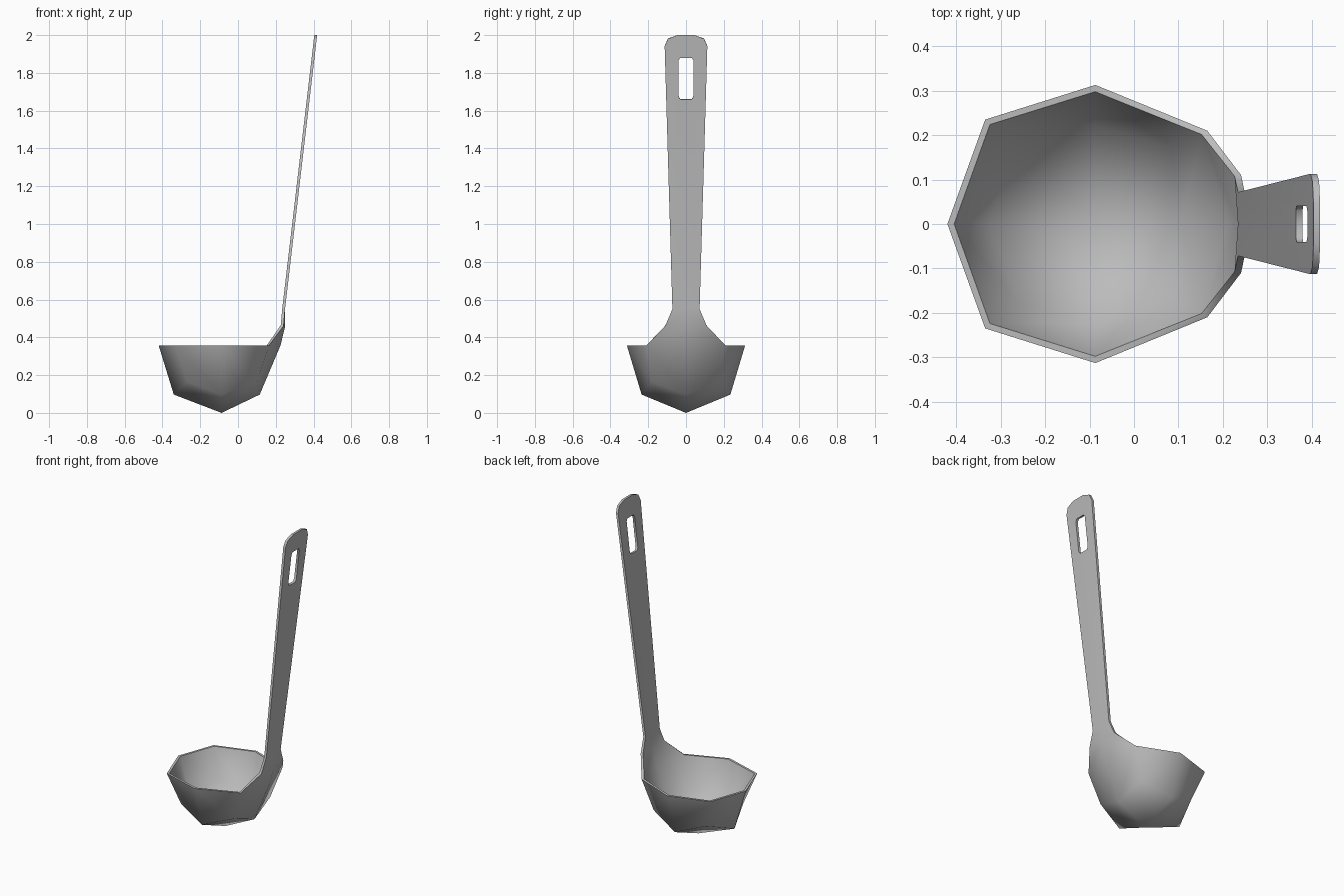
import bpy, bmesh, math

cube = bpy.data.objects.get("Cube")
if cube:
    bpy.data.objects.remove(cube)

RIM_Z, NECK_Z, TOP_Z = 0.357, 0.55, 2.0

steel = bpy.data.materials.new("grey_steel")
steel.use_nodes = True
grey = (0.5, 0.5, 0.5, 1)
steel.diffuse_color = grey
steel.node_tree.nodes["Principled BSDF"].inputs["Base Color"].default_value = grey

bm = bmesh.new()


def verts(points):
    return [bm.verts.new(p) for p in points]


def handle_point(y, z):
    """Point on the leaning plane of the handle."""
    t = (z - NECK_Z) / (TOP_Z - NECK_Z)
    return (0.249 + 0.17 * t, y, z)


# Bowl, one half: rim, lower ring and bottom point
rim = verts([(-0.42, 0, RIM_Z), (-0.335, 0.235, RIM_Z), (-0.087, 0.313, RIM_Z),
             (0.165, 0.21, RIM_Z), (0.225, 0, RIM_Z)])
low = verts([(-0.34, 0, 0.097), (-0.27, 0.187, 0.165), (-0.087, 0.235, 0.097),
             (0.1, 0.18, 0.165), (0.115, 0, 0.097)])
bottom = bm.verts.new((-0.087, 0, 0))
for i in range(4):
    bm.faces.new((rim[i], rim[i + 1], low[i + 1], low[i]))
for i in (0, 2):
    bm.faces.new((bottom, low[i], low[i + 1], low[i + 2]))

# Neck rising from the back of the bowl
neck_side, neck_mid = verts([(0.241, 0.11, 0.46), (0.25, 0, 0.46)])
base_mid, base_side = verts([handle_point(0, NECK_Z), handle_point(0.072, NECK_Z)])
bm.faces.new((rim[3], neck_side, neck_mid, rim[4]))
bm.faces.new((neck_side, base_side, base_mid, neck_mid))

# Handle, one half, with the hanging slot cut into its inner edge
outline = [(0.113, 1.94), (0.096, 1.98), (0.045, TOP_Z), (0, TOP_Z)]
slot = [(0, 1.88), (0.03, 1.88), (0.04, 1.865), (0.04, 1.675), (0.03, 1.66), (0, 1.66)]
bm.faces.new([base_mid, base_side] + verts([handle_point(*p) for p in outline + slot]))

# Outside faces point outwards
bmesh.ops.recalc_face_normals(bm, faces=bm.faces)
bm.normal_update()
handle_face = max(bm.faces, key=lambda f: f.calc_center_median().z)
if handle_face.normal.x < 0:
    bmesh.ops.reverse_faces(bm, faces=bm.faces)

mesh = bpy.data.meshes.new("ladle")
bm.to_mesh(mesh)
bm.free()
mesh.materials.append(steel)
ladle = bpy.data.objects.new("ladle", mesh)
bpy.context.collection.objects.link(ladle)
bpy.ops.object.select_all(action='DESELECT')
ladle.select_set(True)
bpy.context.view_layer.objects.active = ladle

# Mirror to a whole ladle and give the sheet its thickness
mirror = ladle.modifiers.new("mirror", 'MIRROR')
mirror.use_axis = (False, True, False)
mirror.use_clip = True
sheet = ladle.modifiers.new("sheet_thickness", 'SOLIDIFY')
sheet.thickness = 0.015
sheet.offset = -1
sheet.use_even_offset = True
for name in ("mirror", "sheet_thickness"):
    bpy.ops.object.modifier_apply(modifier=name)

# Level the rim and the handle end
for v in ladle.data.vertices:
    if abs(v.co.z - RIM_Z) < 0.02 and v.co.x < 0.2:
        v.co.z = RIM_Z
    elif v.co.z > TOP_Z:
        v.co.z = TOP_Z

bpy.ops.object.shade_smooth_by_angle(angle=math.radians(60))
